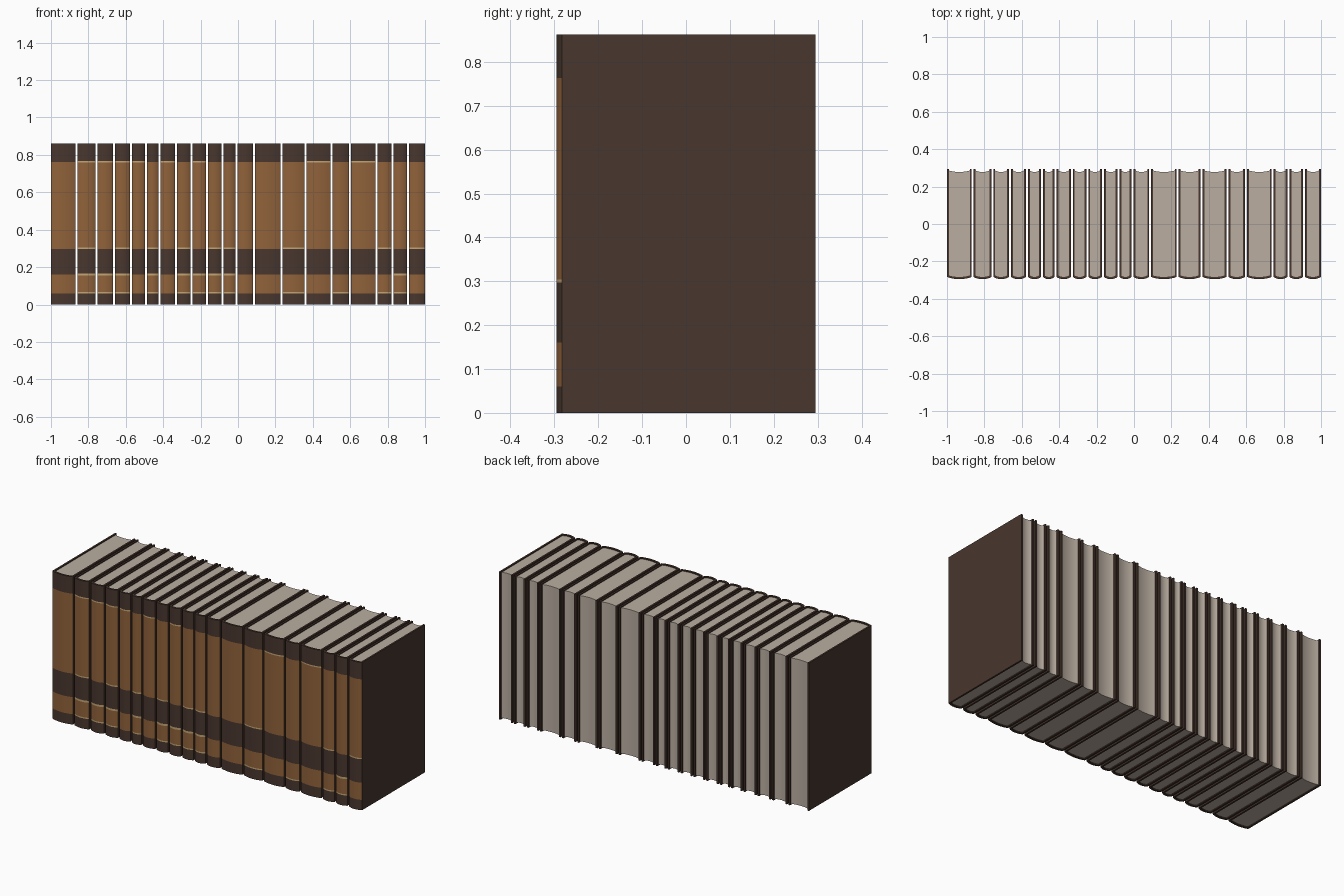
import bpy, bmesh, math

cube = bpy.data.objects.get("Cube")
if cube:
    bpy.data.objects.remove(cube, do_unlink=True)


def material(name, rgb):
    linear = [((c / 255 + 0.055) / 1.055) ** 2.4 for c in rgb] + [1]
    m = bpy.data.materials.new(name)
    m.use_nodes = True
    m.diffuse_color = linear
    node = next(n for n in m.node_tree.nodes if n.type == 'BSDF_PRINCIPLED')
    node.inputs["Base Color"].default_value = linear
    node.inputs["Roughness"].default_value = 0.8
    return m


LEATHER = material("dark brown leather", (72, 54, 46))
TAN = material("tan leather", (144, 98, 58))
GILT = material("pale gilt", (196, 165, 115))
PAPER = material("aged paper", (186, 174, 161))

HEIGHT, BACK, FRONT = 0.862, 0.295, -0.295
GAP, BOARD, SPINE_DEPTH = 0.010, 0.010, 0.012
STEPS = 10

# Edges between neighbouring books along the row
edges = [-1.005, -.863, -.757, -.663, -.572, -.492, -.42, -.332, -.249, -.166, -.083,
         -.008, .086, .233, .361, .5, .599, .741, .826, .909, 1.005]

# Gilt rules: bottom, top and the books that still carry them
rules = [(.060, .067, {1, 2, 3, 5, 7, 8, 9, 10, 13, 15, 17, 18}),
         (.155, .166, {1, 2, 3, 5, 7, 8, 9, 10, 18}),
         (.297, .304, {1, 3, 5, 7, 9, 10, 13, 17, 19}),
         (.759, .766, {1, 2, 3, 4, 6, 8, 14, 16})]
tan_bands = [(.060, .160), (.297, .763)]
levels = sorted({0, HEIGHT} | {z for a, b, _ in rules for z in (a, b)}
                | {z for band in tan_bands for z in band})


def arc(x0, x1, y_ends, bulge):
    """Shallow curve from x0 to x1, displaced in y at its middle."""
    return [(x0 + (x1 - x0) * i / STEPS,
             y_ends + bulge * math.sin(math.pi * i / STEPS) ** 0.8)
            for i in range(STEPS + 1)]


def finish(bm, name, mats):
    bmesh.ops.recalc_face_normals(bm, faces=bm.faces)
    mesh = bpy.data.meshes.new(name)
    bm.to_mesh(mesh)
    bm.free()
    for m in mats:
        mesh.materials.append(m)
    obj = bpy.data.objects.new(name, mesh)
    bpy.context.collection.objects.link(obj)
    bpy.ops.object.select_all(action='DESELECT')
    obj.select_set(True)
    bpy.context.view_layer.objects.active = obj
    bpy.ops.object.shade_smooth_by_angle(angle=math.radians(35))
    return obj


def prism(rings):
    """Bridge rings of points, and cap the first and last."""
    bm = bmesh.new()
    loops = [[bm.verts.new(p) for p in ring] for ring in rings]
    n = len(loops[0])
    for low, high in zip(loops, loops[1:]):
        for i in range(n):
            j = (i + 1) % n
            bm.faces.new((low[i], low[j], high[j], high[i]))
    bm.faces.new(loops[0])
    bm.faces.new(loops[-1])
    return bm


def build_cover(index, x0, x1):
    # U-shaped case: two boards joined by a rounded spine
    shoulder = FRONT + SPINE_DEPTH
    outer = [(x0, BACK)] + arc(x0, x1, shoulder, -SPINE_DEPTH) + [(x1, BACK)]
    a, b = x0 + BOARD, x1 - BOARD
    inner = [(b, BACK)] + arc(b, a, shoulder + 0.008, -0.008) + [(a, BACK)]
    bm = prism([[(x, y, z) for x, y in outer + inner] for z in levels])
    bmesh.ops.recalc_face_normals(bm, faces=bm.faces)
    for f in bm.faces:
        c = f.calc_center_median()
        if f.normal.y < -0.3 and c.y < shoulder:
            if any(lo < c.z < hi for lo, hi in tan_bands):
                f.material_index = 1
            if any(lo < c.z < hi and index in who for lo, hi, who in rules):
                f.material_index = 2
    # Caps of the U are concave, so split them cleanly
    bmesh.ops.triangulate(bm, faces=[f for f in bm.faces if len(f.verts) > 4])
    finish(bm, f"book_cover_{index + 1}", [LEATHER, TAN, GILT])


def build_pages(index, x0, x1):
    # Page block with a hollow fore edge
    a, b = x0 + BOARD, x1 - BOARD
    front = arc(a, b, FRONT + SPINE_DEPTH + 0.008, -0.008)
    back = arc(b, a, 0.286, -0.008)
    inset = 0.006
    bm = prism([[(x, y, z) for x, y in front + back] for z in (inset, HEIGHT - inset)])
    bmesh.ops.triangulate(bm, faces=[f for f in bm.faces if len(f.verts) > 4])
    finish(bm, f"page_block_{index + 1}", [PAPER])


for i, (left, right) in enumerate(zip(edges, edges[1:])):
    build_cover(i, left + GAP / 2, right - GAP / 2)
    build_pages(i, left + GAP / 2, right - GAP / 2)
